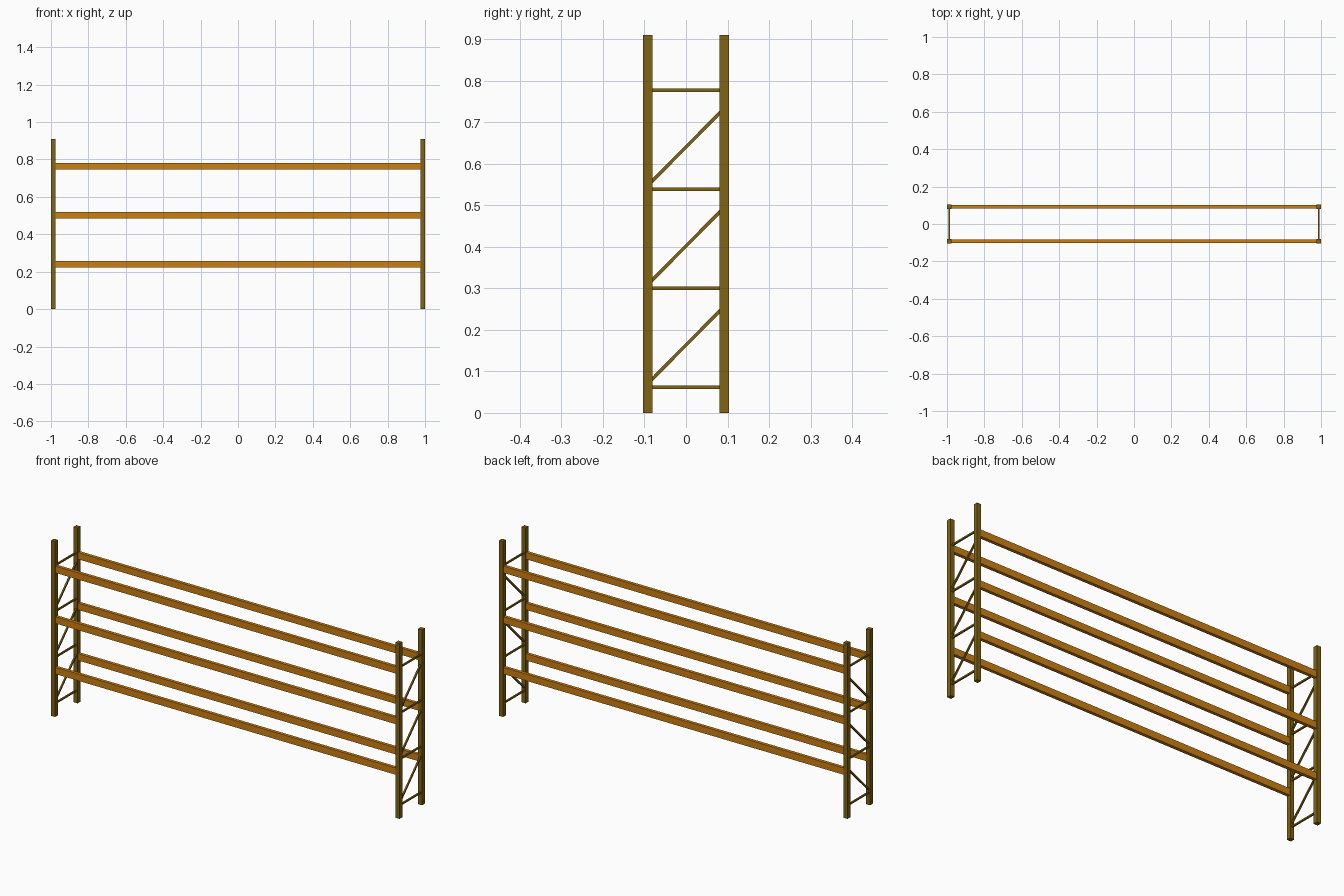
import bpy
from math import atan2, hypot

if "Cube" in bpy.data.objects:
    bpy.data.objects.remove(bpy.data.objects["Cube"])


def material(name, color):
    m = bpy.data.materials.new(name)
    m.diffuse_color = color
    m.use_nodes = True
    m.node_tree.nodes["Principled BSDF"].inputs["Base Color"].default_value = m.diffuse_color
    return m


UPRIGHT = material("upright_paint", (0.22, 0.125, 0.007, 1))
BEAM = material("beam_paint", (0.6, 0.215, 0.006, 1))


def box(name, center, size, mat, tilt=0.0):
    bpy.ops.mesh.primitive_cube_add(size=1, location=center)
    ob = bpy.context.object
    ob.name = name
    ob.scale = size
    bpy.ops.object.transform_apply(location=False, rotation=False, scale=True)
    ob.rotation_euler.x = tilt
    ob.data.materials.append(mat)
    return ob


def brace(name, x, y0, z0, y1, z1, mat):
    box(name, (x, (y0 + y1) / 2, (z0 + z1) / 2),
        (0.008, hypot(y1 - y0, z1 - z0), 0.008), mat, atan2(z1 - z0, y1 - y0))


HEIGHT, POST = 0.91, 0.023
PX, PY = 1 - POST / 2, 0.104 - POST / 2
RUNGS = [0.062 + 0.2385 * i for i in range(4)]

# End frames: two posts, level rungs and rising diagonals
for side, x in (("left", -PX), ("right", PX)):
    for face, y in (("front", -PY), ("back", PY)):
        box(f"{side}_{face}_post", (x, y, HEIGHT / 2), (POST, POST, HEIGHT), UPRIGHT)
    for i, z in enumerate(RUNGS):
        brace(f"{side}_rung_{i + 1}", x, -PY, z, PY, z, UPRIGHT)
    for i, z in enumerate(RUNGS[:-1]):
        brace(f"{side}_diagonal_{i + 1}", x, -PY, z + 0.008, PY, z + 0.195, UPRIGHT)

# Long shelf beams, front and back at three levels
for i in range(3):
    for face, y in (("front", -PY), ("back", PY)):
        box(f"{face}_beam_{i + 1}", (0, y, 0.239 + 0.2625 * i),
            (2 * (1 - POST) + 0.002, 0.017, 0.035), BEAM)
